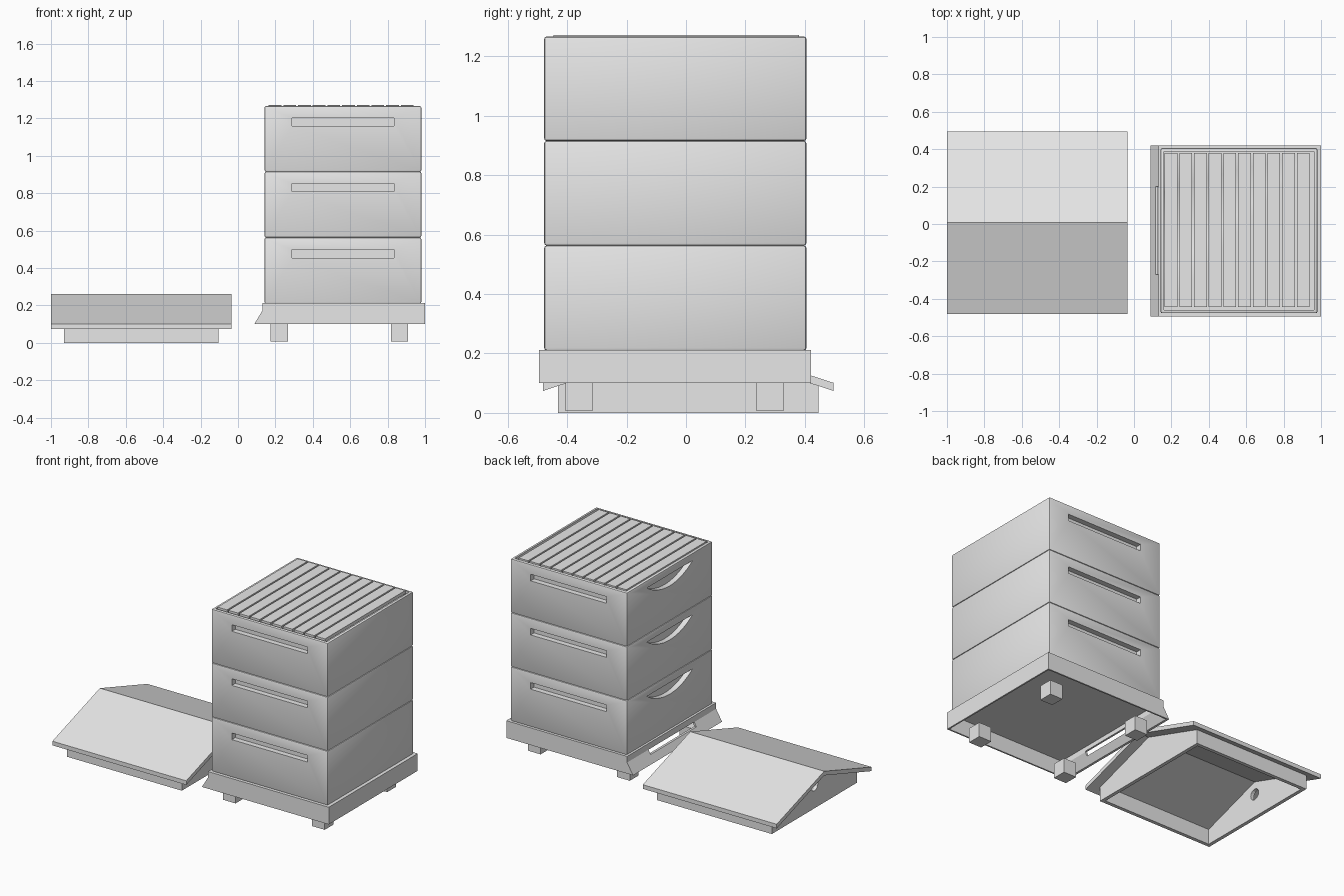
import bpy
import bmesh
import math
from mathutils import Matrix

old = bpy.data.objects.get("Cube")
if old:
    bpy.data.objects.remove(old, do_unlink=True)

grey = bpy.data.materials.new("light_grey")
grey.use_nodes = True
grey.diffuse_color = (0.8, 0.8, 0.8, 1)
grey.node_tree.nodes["Principled BSDF"].inputs["Base Color"].default_value = (0.8, 0.8, 0.8, 1)


def finish(name, bm):
    bmesh.ops.recalc_face_normals(bm, faces=bm.faces)
    mesh = bpy.data.meshes.new(name)
    bm.to_mesh(mesh)
    bm.free()
    mesh.materials.append(grey)
    obj = bpy.data.objects.new(name, mesh)
    bpy.context.collection.objects.link(obj)
    return obj


def block(name, x, y, z, bevel=0):
    """Box from (low, high) ranges, with optional rounded edges."""
    bm = bmesh.new()
    bmesh.ops.create_cube(bm, size=1)
    for v in bm.verts:
        v.co = [r[0] if c < 0 else r[1] for c, r in zip(v.co, (x, y, z))]
    if bevel:
        bmesh.ops.bevel(bm, geom=bm.edges[:], offset=bevel, segments=2,
                        profile=0.5, affect='EDGES')
    return finish(name, bm)


def prism(name, profile, axis, span):
    """Extrude a 2D profile (other axis, z) along x or y."""
    bm = bmesh.new()
    place = (lambda p, s: (s, p[0], p[1])) if axis == 'x' else (lambda p, s: (p[0], s, p[1]))
    face = bm.faces.new([bm.verts.new(place(p, span[0])) for p in profile])
    ext = bmesh.ops.extrude_face_region(bm, geom=[face])
    moved = [v for v in ext["geom"] if isinstance(v, bmesh.types.BMVert)]
    shift = span[1] - span[0]
    bmesh.ops.translate(bm, verts=moved, vec=(shift, 0, 0) if axis == 'x' else (0, shift, 0))
    return finish(name, bm)


def select(obj):
    bpy.ops.object.select_all(action='DESELECT')
    obj.select_set(True)
    bpy.context.view_layer.objects.active = obj


def cut(obj, *cutters):
    for c in cutters:
        mod = obj.modifiers.new("cut", 'BOOLEAN')
        mod.object = c
        mod.operation = 'DIFFERENCE'
        mod.solver = 'EXACT'
        select(obj)
        bpy.ops.object.modifier_apply(modifier=mod.name)
        bpy.data.objects.remove(c, do_unlink=True)


# Hive boxes with slot grips front and back and a curved grip on one side
X, Y = (0.142, 0.98), (-0.477, 0.405)
MID_Y = (Y[0] + Y[1]) / 2
LEVELS = (0.21, 0.563, 0.915, 1.266)
DEPTH = 0.035

for name, low, high in zip(("lower_box", "middle_box", "upper_box"), LEVELS, LEVELS[1:]):
    box = block(name, X, Y, (low, high), 0.008)
    z = (low + 0.245, low + 0.288)
    cut(box,
        block("slot", (0.29, 0.835), (Y[0] - 0.1, Y[0] + DEPTH), z),
        block("slot", (0.29, 0.835), (Y[1] - DEPTH, Y[1] + 0.1), z))
    top, half, sag = low + 0.305, 0.235, 0.075
    radius = (half ** 2 + sag ** 2) / (2 * sag)
    sweep = math.asin(half / radius)
    arc = []
    for i in range(17):
        a = sweep * (i / 8 - 1)
        arc.append((MID_Y + radius * math.sin(a),
                    top - sag + radius * (1 - math.cos(a))))
    cut(box, prism("scoop", arc, 'x', (X[0] - 0.1, X[0] + DEPTH)))
    if name == "upper_box":
        cut(box, block("cavity", (X[0] + 0.018, X[1] - 0.018),
                       (Y[0] + 0.018, Y[1] - 0.018), (high - 0.05, high + 0.1)))
    select(box)
    bpy.ops.object.shade_smooth_by_angle(angle=math.radians(40))

# Row of frame bars in the top of the hive
for i in range(10):
    x = 0.164 + i * 0.0785
    block(f"frame_bar_{i + 1}", (x, x + 0.068), (-0.445, 0.38), (1.25, 1.272))

# Hollow base with a sloping landing ledge and an entrance slot
base = prism("base", [(0.087, 0.1), (1.0, 0.1), (1.0, 0.212), (0.13, 0.212), (0.13, 0.172)],
             'y', (-0.495, 0.42))
cut(base,
    prism("hollow", [(0.102, 0.05), (0.102, 0.1), (0.142, 0.166), (0.142, 0.2),
                     (0.99, 0.2), (0.99, 0.05)], 'y', (-0.485, 0.41)),
    block("entrance", (0.05, 0.2), (-0.27, 0.2), (0.145, 0.172)))

# Feet
for side, x in (("right", 0.175), ("left", 0.817)):
    for end, y in (("front", -0.405), ("back", 0.237)):
        block(f"{end}_{side}_foot", (x, x + 0.091), (y, y + 0.091), (0.006, 0.1))

# Pitched roof resting on the ground beside the hive
RIDGE_Y, RIDGE_Z, PITCH, THICK = 0.0075, 0.26, 0.325, 0.027


def gable(half, drop, bottom):
    """Pentagon below the roof line."""
    eave = RIDGE_Z - drop - PITCH * half
    return [(RIDGE_Y - half, bottom), (RIDGE_Y + half, bottom), (RIDGE_Y + half, eave),
            (RIDGE_Y, RIDGE_Z - drop), (RIDGE_Y - half, eave)]


outer = gable(0.488, 0, 0)[2:]
prism("roof_cover", outer + [(y, z - THICK) for y, z in reversed(outer)], 'x', (-1.0, -0.036))

rim = prism("roof_rim", gable(0.438, THICK - 0.002, 0), 'x', (-0.93, -0.103))
cut(rim, prism("hollow", gable(0.415, -0.02, -0.1), 'x', (-0.907, -0.126)))

# Round vent in the outer gable
bm = bmesh.new()
bmesh.ops.create_cone(bm, cap_ends=True, segments=12, radius1=0.036, radius2=0.036, depth=0.2,
                      matrix=Matrix.Translation((-0.93, RIDGE_Y, 0.15))
                      @ Matrix.Rotation(math.pi / 2, 4, 'Y'))
cut(rim, finish("vent", bm))
